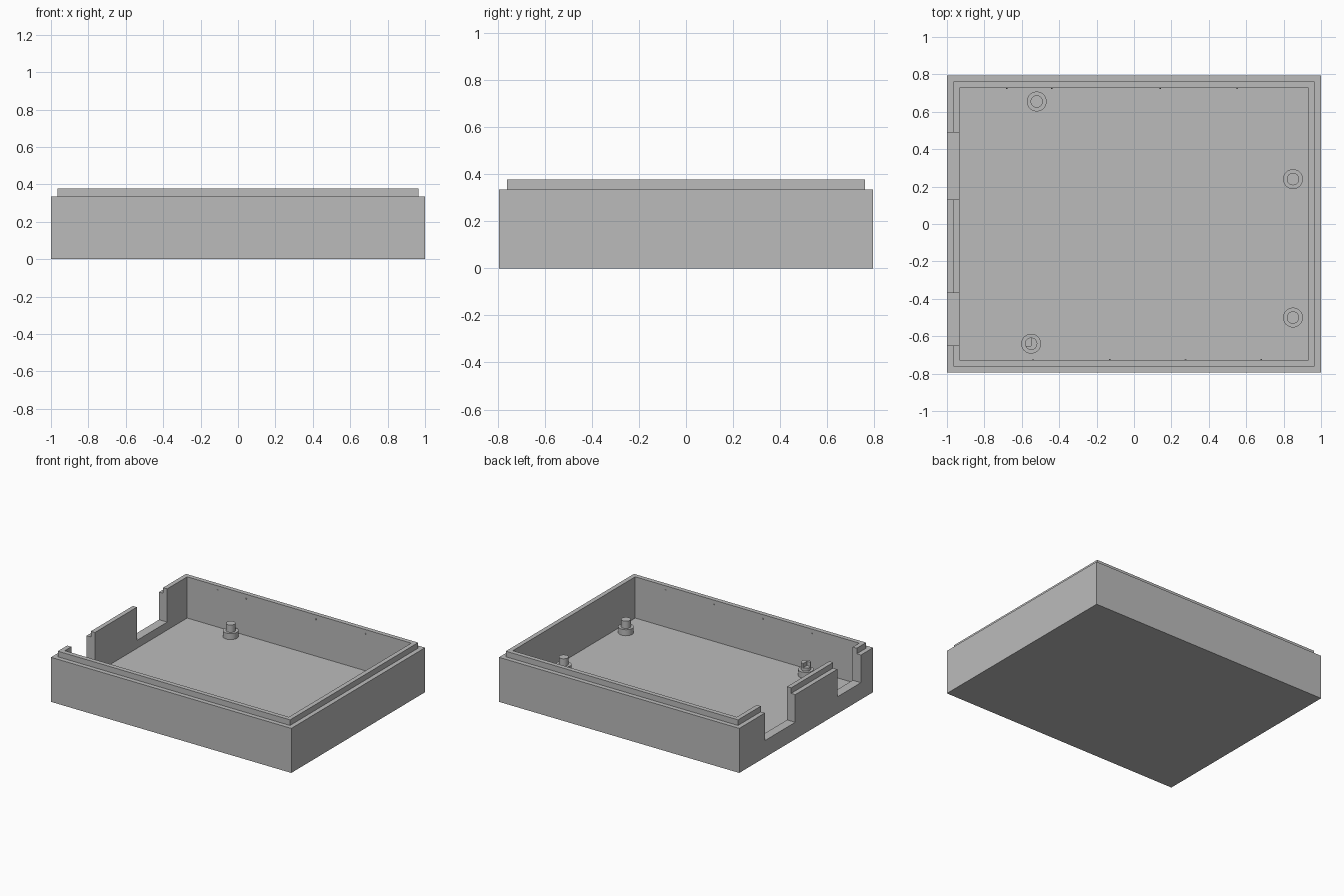
import bpy
import bmesh
from mathutils import Matrix, Vector

cube = bpy.data.objects.get("Cube")
if cube:
    bpy.data.objects.remove(cube, do_unlink=True)

grey = bpy.data.materials.new("plain_grey")
grey.use_nodes = True
grey.diffuse_color = (0.5, 0.5, 0.5, 1)
grey.node_tree.nodes["Principled BSDF"].inputs["Base Color"].default_value = (0.5, 0.5, 0.5, 1)

FLOOR, WALL_TOP, LIP_TOP = 0.067, 0.335, 0.377
OUTER, SHOULDER, INNER = (1.0, 0.795), (0.966, 0.761), (0.932, 0.727)


def make_object(name, bm):
    bmesh.ops.recalc_face_normals(bm, faces=bm.faces)
    mesh = bpy.data.meshes.new(name)
    bm.to_mesh(mesh)
    bm.free()
    mesh.materials.append(grey)
    obj = bpy.data.objects.new(name, mesh)
    bpy.context.collection.objects.link(obj)
    return obj


def activate(obj):
    bpy.ops.object.select_all(action='DESELECT')
    obj.select_set(True)
    bpy.context.view_layer.objects.active = obj


def box(name, low, high):
    low, high = Vector(low), Vector(high)
    bm = bmesh.new()
    bmesh.ops.create_cube(bm, size=1, matrix=Matrix.Translation((low + high) / 2)
                          @ Matrix.Diagonal((*(high - low), 1)))
    return make_object(name, bm)


def cut(target, low, high):
    cutter = box("cutter", low, high)
    cutter.hide_render = True
    mod = target.modifiers.new("cut", 'BOOLEAN')
    mod.operation, mod.solver, mod.object = 'DIFFERENCE', 'EXACT', cutter
    activate(target)
    bpy.ops.object.modifier_apply(modifier=mod.name)
    bpy.data.objects.remove(cutter, do_unlink=True)


# Open tray with a stepped lip, made from nested rectangles
bm = bmesh.new()
levels = [(OUTER, 0), (OUTER, WALL_TOP), (SHOULDER, WALL_TOP),
          (SHOULDER, LIP_TOP), (INNER, LIP_TOP), (INNER, FLOOR)]
loops = [[bm.verts.new((sx * half[0], sy * half[1], z))
          for sx, sy in ((-1, -1), (1, -1), (1, 1), (-1, 1))] for half, z in levels]
for lower, upper in zip(loops, loops[1:]):
    for i in range(4):
        j = (i + 1) % 4
        bm.faces.new((lower[i], lower[j], upper[j], upper[i]))
bm.faces.new(loops[0])
bm.faces.new(loops[-1])
tray = make_object("tray", bm)

# Two connector openings in the right wall
for y0, y1 in ((0.13, 0.49), (-0.65, -0.37)):
    cut(tray, (-1.1, y0, 0.127), (-0.9, y1, 0.5))


# Stepped standoffs: a wide collar with a locating pin
def standoff(name, x, y):
    bm = bmesh.new()
    profile = [(0.053, FLOOR - 0.01), (0.053, 0.112), (0.033, 0.112), (0.033, 0.167)]
    rings = []
    for radius, z in profile:
        made = bmesh.ops.create_circle(bm, segments=32, radius=radius,
                                       matrix=Matrix.Translation((x, y, z)))
        rings.append(made["verts"])
    for lower, upper in zip(rings, rings[1:]):
        for i in range(32):
            j = (i + 1) % 32
            bm.faces.new((lower[i], lower[j], upper[j], upper[i]))
    bm.faces.new(rings[0])
    bm.faces.new(rings[-1])
    return make_object(name, bm)


posts = [standoff("standoff_" + place, x, y) for place, x, y in (
    ("back_right", -0.52, 0.655), ("back_left", 0.85, 0.24),
    ("front_left", 0.85, -0.5), ("front_right", -0.55, -0.64))]

# Quarter notch in one pin
cut(posts[-1], (-0.6, -0.652, 0.135), (-0.55, -0.58, 0.2))

for post in posts:
    activate(post)
    bpy.ops.object.shade_smooth_by_angle()

# Tiny snap bumps inside the long walls
for place, side, xs in (("back", 1, (-0.68, -0.44, 0.14, 0.55)),
                        ("front", -1, (-0.54, -0.13, 0.275, 0.68))):
    for x in xs:
        bm = bmesh.new()
        bmesh.ops.create_uvsphere(bm, u_segments=10, v_segments=6, radius=0.005,
                                  matrix=Matrix.Translation((x, side * INNER[1], 0.345)))
        make_object("snap_bump_" + place, bm)
